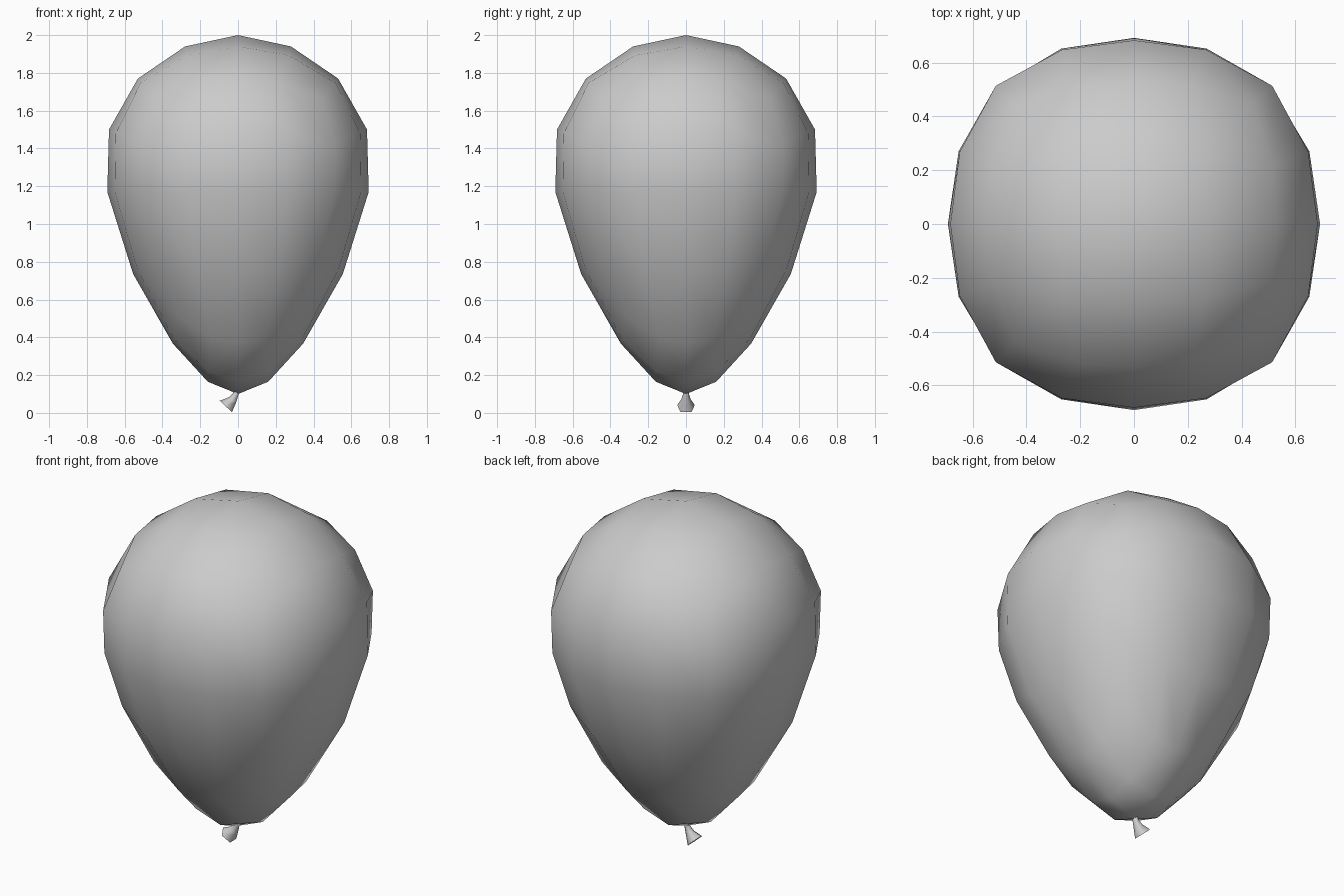
import bpy, bmesh, math
from mathutils import Vector

if "Cube" in bpy.data.objects:
    bpy.data.objects.remove(bpy.data.objects["Cube"])


def finish(bm, name):
    bmesh.ops.recalc_face_normals(bm, faces=bm.faces)
    for f in bm.faces:
        f.smooth = True
    me = bpy.data.meshes.new(name)
    bm.to_mesh(me)
    bm.free()
    ob = bpy.data.objects.new(name, me)
    bpy.context.collection.objects.link(ob)
    return ob


# Balloon profile (radius, height) every 22.5 degrees from crown to neck
PROFILE = [(0, 2.0), (.28, 1.94), (.53, 1.77), (.683, 1.5), (.692, 1.17),
           (.555, .735), (.345, .367), (.16, .165), (0, .10)]


def profile_at(t):
    # Catmull-Rom through the profile, mirrored past both poles
    def p(i):
        if i < 0:
            return Vector((-PROFILE[-i][0], PROFILE[-i][1]))
        if i > 8:
            return Vector((-PROFILE[16 - i][0], PROFILE[16 - i][1]))
        return Vector(PROFILE[i])
    i = min(int(t), 7)
    u = t - i
    a, b, c, d = p(i - 1), p(i), p(i + 1), p(i + 2)
    return 0.5 * (2 * b + (c - a) * u + (2 * a - 5 * b + 4 * c - d) * u * u
                  + (3 * b - a - 3 * c + d) * u ** 3)


# Balloon body: subdivided cube rounded to a sphere, then reshaped
bm = bmesh.new()
bmesh.ops.create_cube(bm, size=2)
bmesh.ops.subdivide_edges(bm, edges=bm.edges[:], cuts=3, use_grid_fill=True)
for v in bm.verts:
    n = Vector([math.tan(c * math.pi / 4) for c in v.co]).normalized()
    theta = math.acos(max(-1, min(1, n.z)))
    phi = math.atan2(n.y, n.x)
    r, z = profile_at(theta / math.radians(22.5))
    r *= 1 + 0.04 * math.sin(2 * phi) ** 2 * math.sin(theta)
    v.co = (r * math.cos(phi), r * math.sin(phi), z)
finish(bm, "balloon_body")

# Tied neck: five-sided rings flaring toward -x, with a hollow end
# (centre x, centre z, radius, tilt of the axis from straight down)
RINGS = [(-.006, .125, .016, 10), (-.012, .095, .017, 20),
         (-.027, .067, .026, 38), (-.061, .031, .049, 43),
         (-.045, .048, .014, 43)]
bm = bmesh.new()
loops = []
for x, z, r, tilt in RINGS:
    t = math.radians(tilt)
    up = Vector((-math.cos(t), 0, math.sin(t)))
    side = Vector((0, 1, 0))
    ring = []
    for k in range(5):
        a = k * math.tau / 5
        ring.append(bm.verts.new(Vector((x, 0, z)) + r * (up * math.cos(a) + side * math.sin(a))))
    loops.append(ring)
for a, b in zip(loops, loops[1:]):
    for k in range(5):
        j = (k + 1) % 5
        bm.faces.new((a[k], a[j], b[j], b[k]))
bm.faces.new(loops[0])
bm.faces.new(loops[-1])
knot = finish(bm, "tied_neck")
bpy.context.view_layer.objects.active = knot
knot.select_set(True)
bpy.ops.object.shade_smooth_by_angle(angle=math.radians(80))
